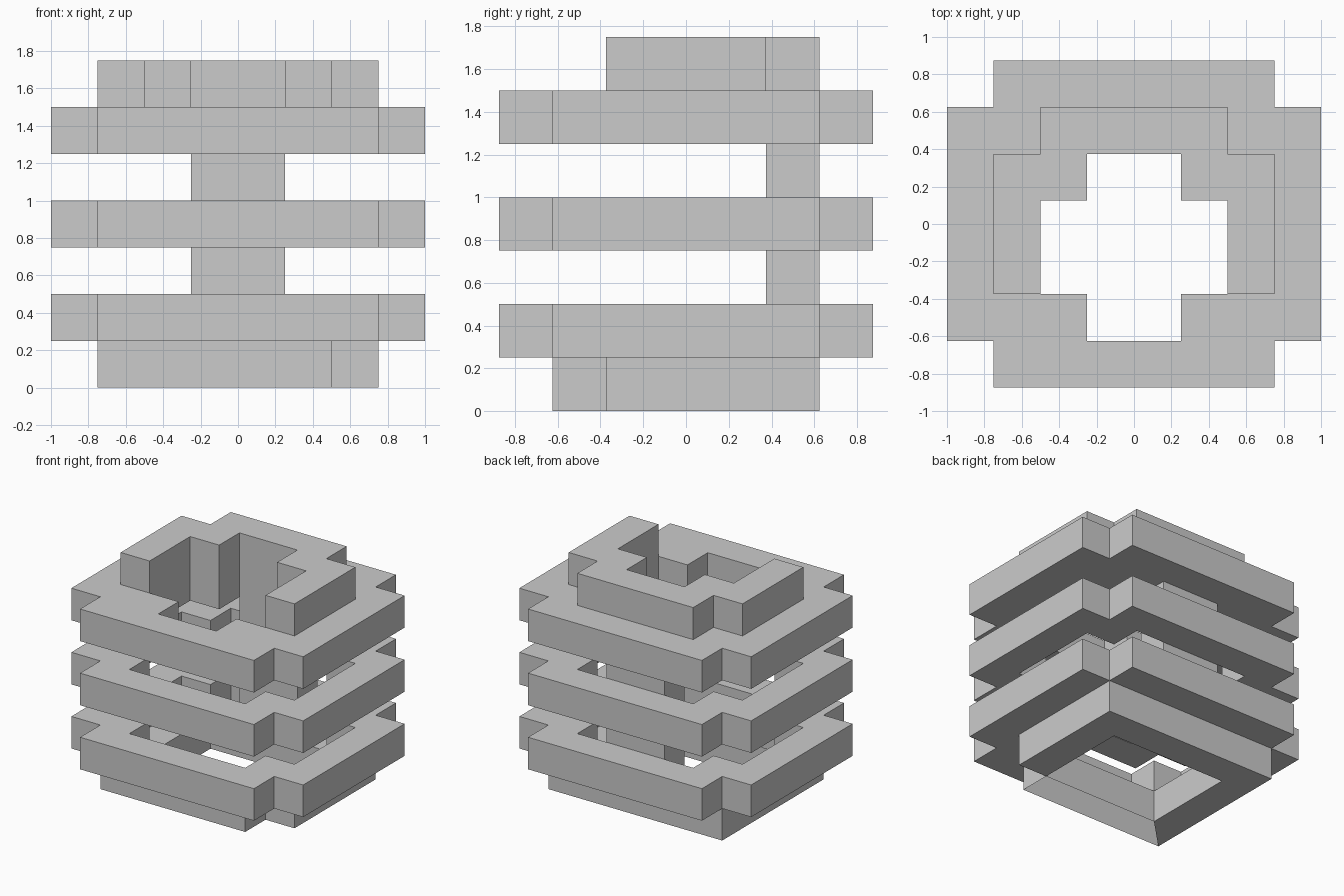
import bpy, bmesh

if "Cube" in bpy.data.objects:
    bpy.data.objects.remove(bpy.data.objects["Cube"])

U = 0.25  # thickness of one tier


def stepped(a, b, c, d):
    """Plus-shaped outline: half-width a up to |y|=c, half-width b up to |y|=d."""
    return [(a, -c), (a, c), (b, c), (b, d), (-b, d), (-b, c), (-a, c),
            (-a, -c), (-b, -c), (-b, -d), (b, -d), (b, -c)]


def rect(x0, x1, y0, y1):
    return [(x0, y0), (x1, y0), (x1, y1), (x0, y1)]


def mirrored(half):
    """Close a right-hand half outline by mirroring it across x = 0."""
    return half + [(-x, y) for x, y in reversed(half)]


def slab(name, z0, z1, *outlines):
    """Extrude an outline (with optional holes) from z0 to z1."""
    cu = bpy.data.curves.new(name + "_profile", 'CURVE')
    cu.dimensions = '2D'
    cu.fill_mode = 'BOTH'
    cu.extrude = (z1 - z0) / 2
    for pts in outlines:
        sp = cu.splines.new('POLY')
        sp.points.add(len(pts) - 1)
        for p, (x, y) in zip(sp.points, pts):
            p.co = (x, y, 0, 1)
        sp.use_cyclic_u = True
    tmp = bpy.data.objects.new(name + "_profile", cu)
    bpy.context.collection.objects.link(tmp)
    deps = bpy.context.evaluated_depsgraph_get()
    me = bpy.data.meshes.new_from_object(tmp.evaluated_get(deps))
    bpy.data.objects.remove(tmp)
    bm = bmesh.new()
    bm.from_mesh(me)
    bmesh.ops.remove_doubles(bm, verts=bm.verts, dist=1e-4)
    bmesh.ops.translate(bm, verts=bm.verts, vec=(0, 0, (z0 + z1) / 2))
    bmesh.ops.recalc_face_normals(bm, faces=bm.faces)
    for f in bm.faces:
        f.smooth = False
    bm.to_mesh(me)
    bm.free()
    me.name = name
    ob = bpy.data.objects.new(name, me)
    bpy.context.collection.objects.link(ob)
    return ob


ring_outer = stepped(1.0, 0.75, 0.625, 0.875)
ring_hole = stepped(0.75, 0.5, 0.375, 0.625)

# base frame with its front right corner cut away
slab("base_frame", 0, U,
     [(-0.75, -0.625), (0.5, -0.625), (0.5, -0.375), (0.75, -0.375),
      (0.75, 0.625), (-0.75, 0.625)],
     rect(-0.5, 0.5, -0.375, 0.375))

# two thin rings
slab("lower_ring", U, 2 * U, ring_outer, ring_hole)
slab("middle_ring", 3 * U, 4 * U, ring_outer, ring_hole)

# back pillar running through the rings
slab("back_pillar", U, 5 * U, rect(-0.25, 0.25, 0.375, 0.625))

# upper ring with a narrower opening
slab("upper_ring", 5 * U, 6 * U, ring_outer, mirrored(
    [(0.25, -0.625), (0.25, -0.375), (0.5, -0.375), (0.5, 0.125),
     (0.25, 0.125), (0.25, 0.375)]))

# horseshoe rim on top, open to the front
slab("top_rim", 6 * U, 7 * U, mirrored(
    [(0.25, 0.375), (0.25, 0.125), (0.5, 0.125), (0.5, -0.375),
     (0.75, -0.375), (0.75, 0.375), (0.5, 0.375), (0.5, 0.625)]))
